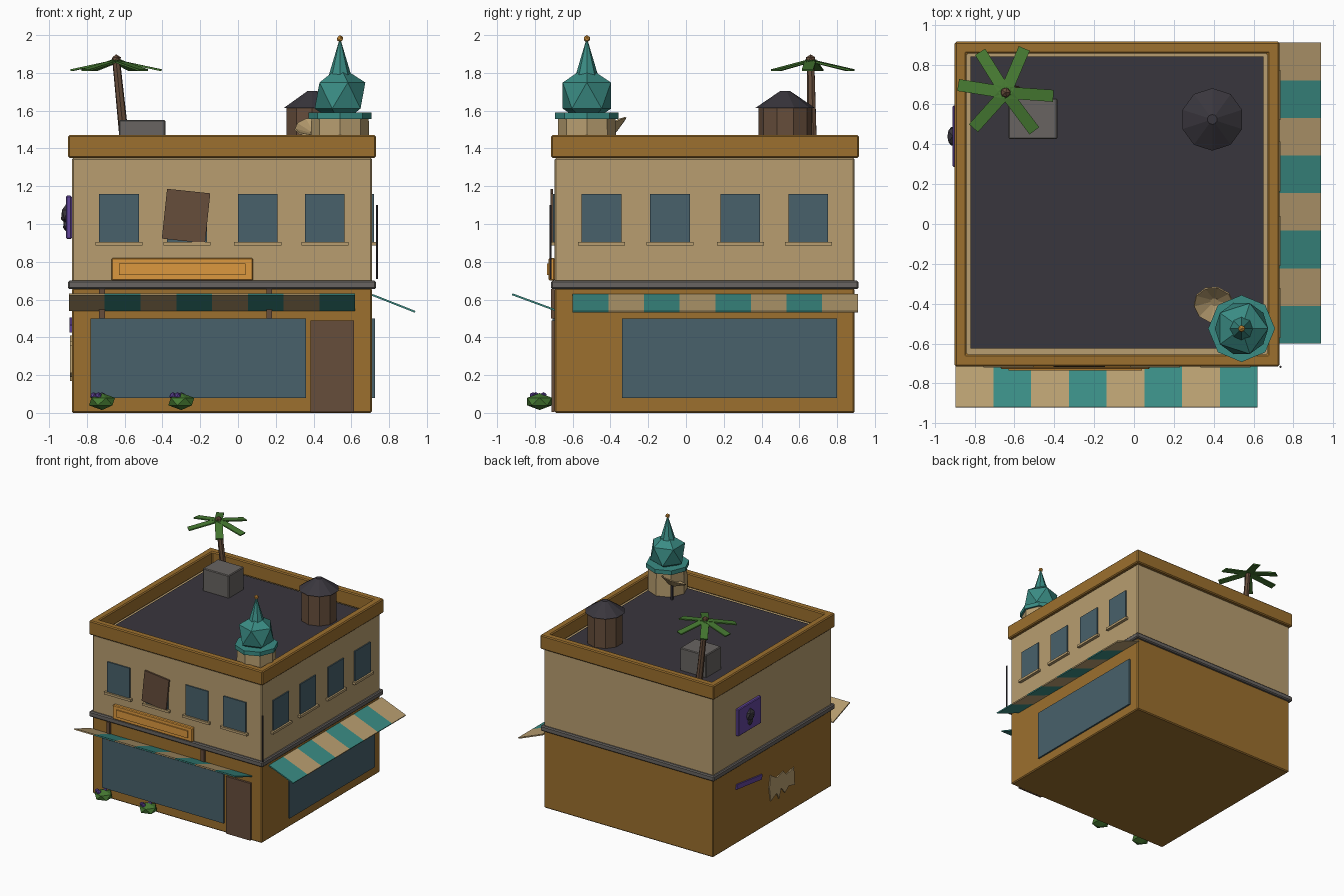
import bpy, bmesh, math
from mathutils import Vector, Matrix

if "Cube" in bpy.data.objects:
    bpy.data.objects.remove(bpy.data.objects["Cube"])


def material(name, *rgb):
    col = [(c / 255 / 12.92 if c < 11 else ((c / 255 + 0.055) / 1.055) ** 2.4) for c in rgb] + [1]
    m = bpy.data.materials.new(name)
    m.use_nodes = True
    m.diffuse_color = col
    m.node_tree.nodes["Principled BSDF"].inputs["Base Color"].default_value = col
    return m


OCHRE = material("ochre plaster", 156, 112, 46)
BEIGE = material("beige plaster", 184, 158, 112)
TEAL = material("teal", 58, 140, 132)
GLASS = material("blue grey glass", 72, 97, 107)
CHARCOAL = material("charcoal", 57, 54, 61)
GREY = material("stone grey", 104, 100, 97)
BROWN = material("brown wood", 102, 77, 59)
ORANGE = material("orange", 220, 153, 62)
GREEN = material("leaf green", 70, 122, 50)
PURPLE = material("purple", 98, 70, 156)


def finish(bm, name, *mats, bevel=0):
    bmesh.ops.recalc_face_normals(bm, faces=bm.faces)
    me = bpy.data.meshes.new(name)
    bm.to_mesh(me)
    bm.free()
    for m in mats:
        me.materials.append(m)
    ob = bpy.data.objects.new(name, me)
    bpy.context.collection.objects.link(ob)
    if bevel:
        mod = ob.modifiers.new("bevel", "BEVEL")
        mod.width, mod.segments = bevel, 1
    return ob


def box(name, mat, x, y, z, bevel=0, rot=None):
    """Box from (min, max) ranges, optionally turned about its centre."""
    bm = bmesh.new()
    r = (x, y, z)
    size = [b - a for a, b in r]
    mid = Vector([(a + b) / 2 for a, b in r])
    mat4 = Matrix.Translation(mid) @ (rot or Matrix()) @ Matrix.Diagonal((*size, 1))
    bmesh.ops.create_cube(bm, size=1, matrix=mat4)
    return finish(bm, name, mat, bevel=bevel)


def rod(name, mat, a, b, r1, r2, sides, caps=True):
    """Cone or cylinder between two points."""
    a, b = Vector(a), Vector(b)
    bm = bmesh.new()
    turn = (b - a).to_track_quat("Z", "Y").to_matrix().to_4x4()
    bmesh.ops.create_cone(bm, cap_ends=caps, segments=sides, radius1=r1, radius2=r2,
                          depth=(b - a).length, matrix=Matrix.Translation((a + b) / 2) @ turn)
    return finish(bm, name, mat)


def ball(name, mat, centre, size, detail=1):
    bm = bmesh.new()
    bmesh.ops.create_icosphere(bm, subdivisions=detail, radius=1,
                               matrix=Matrix.Translation(centre) @ Matrix.Diagonal((*size, 1)))
    return finish(bm, name, mat)


def awning(name, start, along, out, mats, count=8):
    """Thin sloping slab divided into stripes of alternating colour."""
    bm = bmesh.new()
    start, along, out = Vector(start), Vector(along), Vector(out)
    rows = [[bm.verts.new(start + along * i / count + out * k) for k in (0, 1)]
            for i in range(count + 1)]
    for i in range(count):
        f = bm.faces.new((rows[i][0], rows[i + 1][0], rows[i + 1][1], rows[i][1]))
        f.material_index = i % 2
    ob = finish(bm, name, *mats)
    mod = ob.modifiers.new("thickness", "SOLIDIFY")
    mod.thickness, mod.offset = 0.01, 0
    return ob


# Main walls
X0, X1, Y0, Y1 = -0.88, 0.71, -0.695, 0.893
box("ground_floor", OCHRE, (X0, X1), (Y0, Y1), (0, 0.66), 0.008)
box("upper_floor", BEIGE, (X0, X1), (Y0, Y1), (0.69, 1.35), 0.008)
box("floor_band", GREY, (-0.9, 0.73), (-0.715, 0.913), (0.655, 0.7), 0.008)
box("roof_deck", CHARCOAL, (-0.82, 0.65), (-0.625, 0.84), (1.3, 1.36))

# Parapet ring around the roof
bm = bmesh.new()
loops = []
for inset, z in ((0, 1.35), (0, 1.47), (0.06, 1.47), (0.06, 1.35)):
    a, b, c, d = -0.9 + inset, 0.73 - inset, -0.715 + inset, 0.915 - inset
    loops.append([bm.verts.new((x, y, z)) for x, y in ((a, c), (b, c), (b, d), (a, d))])
for k in range(4):
    p, q = loops[k], loops[(k + 1) % 4]
    for i in range(4):
        j = (i + 1) % 4
        bm.faces.new((p[i], p[j], q[j], q[i]))
finish(bm, "parapet", OCHRE, bevel=0.008)

# Shop windows and door
box("front_shop_window", GLASS, (-0.78, 0.36), (Y0 - 0.012, Y0), (0.08, 0.5))
box("side_shop_window", GLASS, (X1, X1 + 0.014), (-0.34, 0.8), (0.08, 0.5))
box("front_door", BROWN, (0.385, 0.615), (Y0 - 0.018, Y0), (0.005, 0.49))

# Upper windows with sills
for i, x in enumerate((-0.63, -0.27, 0.105, 0.46)):
    box(f"front_window_{i}", GLASS, (x - 0.105, x + 0.105), (Y0 - 0.01, Y0), (0.905, 1.16))
    box(f"front_sill_{i}", BEIGE, (x - 0.125, x + 0.125), (Y0 - 0.025, Y0), (0.885, 0.905))
for i, y in enumerate((-0.447, -0.085, 0.288, 0.648)):
    box(f"side_window_{i}", GLASS, (X1, X1 + 0.01), (y - 0.105, y + 0.105), (0.905, 1.16))
    box(f"side_sill_{i}", BEIGE, (X1, X1 + 0.025), (y - 0.125, y + 0.125), (0.885, 0.905))
box("window_board", BROWN, (-0.39, -0.16), (Y0 - 0.022, Y0 - 0.008), (0.91, 1.175),
    rot=Matrix.Rotation(math.radians(6), 4, "Y"))

# Front sign and corner pole
box("sign_frame", ORANGE, (-0.67, 0.08), (-0.727, Y0), (0.7, 0.82), 0.006)
box("sign_panel", ORANGE, (-0.63, 0.04), (-0.736, -0.72), (0.73, 0.79))
rod("corner_pole", CHARCOAL, (0.735, -0.717, 0.71), (0.735, -0.717, 1.1), 0.006, 0.006, 6)

# Awnings: the front one is bent upward
awning("side_awning", (0.71, -0.6, 0.625), (0, 1.51, 0), (0.228, 0, -0.09), (TEAL, BEIGE))
awning("front_awning", (-0.895, -0.695, 0.545), (1.515, 0, 0), (0, -0.225, 0.083), (BEIGE, TEAL))
for i, x in enumerate((-0.72, 0.165)):
    box(f"awning_bracket_{i}", BROWN, (x - 0.015, x + 0.015), (-0.715, Y0), (0.5, 0.655))

# Left wall: framed ornament, crooked bar and torn poster
box("ornament_plate", PURPLE, (-0.91, X0), (0.285, 0.595), (0.92, 1.15), 0.006)
ball("ornament_head", CHARCOAL, (-0.91, 0.44, 1.05), (0.03, 0.055, 0.055))
ball("ornament_chin", CHARCOAL, (-0.91, 0.44, 0.995), (0.018, 0.035, 0.035))
box("crooked_bar", PURPLE, (-0.892, X0), (0.25, 0.59), (0.445, 0.485),
    rot=Matrix.Rotation(math.radians(7), 4, "X"))
bm = bmesh.new()
outline = ((.13, .19), (.15, .31), (.13, .41), (.05, .36), (-.04, .38), (-.08, .34), (-.18, .36),
           (-.19, .21), (-.11, .23), (-.06, .19), (-.01, .25), (.02, .17), (.05, .23))
face = bm.faces.new([bm.verts.new((X0 - 0.009, y, z)) for y, z in outline])
ext = bmesh.ops.extrude_face_region(bm, geom=[face])["geom"]
bmesh.ops.translate(bm, vec=(0.009, 0, 0), verts=[v for v in ext if isinstance(v, bmesh.types.BMVert)])
finish(bm, "torn_poster", BEIGE)

# Flowering shrubs
for i, x in enumerate((-0.72, -0.3)):
    ball(f"shrub_{i}", GREEN, (x, -0.775, 0.06), (0.077, 0.077, 0.045))
    for j, (dx, dy) in enumerate(((-0.045, -0.02), (0.0, 0.02), (-0.02, -0.035))):
        ball(f"flower_{i}_{j}", PURPLE, (x + dx, -0.775 + dy, 0.092), (0.02, 0.02, 0.018))

# Roof box and water tank
box("roof_unit", GREY, (-0.63, -0.385), (0.427, 0.63), (1.35, 1.55), 0.006)
rod("water_tank", BROWN, (0.393, 0.525, 1.35), (0.393, 0.525, 1.62), 0.142, 0.142, 10)
rod("tank_roof", CHARCOAL, (0.393, 0.525, 1.615), (0.393, 0.525, 1.705), 0.157, 0.025, 10)

# Palm tree
crown = Vector((-0.645, 0.66, 1.865))
rod("palm_trunk", BROWN, (-0.592, 0.67, 1.35), crown, 0.027, 0.021, 7)
ball("palm_heart", BROWN, crown + Vector((0, 0, 0.005)), (0.028, 0.028, 0.028))
for i, angle in enumerate((67, 122, 171, 228, 307, 356)):
    leaf = box(f"palm_leaf_{i}", GREEN, (0, 0.245), (-0.03, 0.03), (-0.005, 0.005))
    leaf.matrix_world = (Matrix.Translation(crown) @ Matrix.Rotation(math.radians(angle), 4, "Z")
                         @ Matrix.Rotation(math.radians(12), 4, "Y"))

# Corner turret
tx, ty = 0.54, -0.525
rod("turret_drum", BEIGE, (tx, ty, 1.35), (tx, ty, 1.56), 0.155, 0.152, 8)
rod("turret_rim", TEAL, (tx, ty, 1.555), (tx, ty, 1.59), 0.168, 0.168, 8)
ball("turret_dome", TEAL, (tx, ty, 1.68), (0.15, 0.15, 0.155))
rod("turret_spire", TEAL, (tx, ty, 1.785), (tx, ty, 1.97), 0.06, 0.005, 8)
ball("turret_finial", ORANGE, (tx, ty, 1.981), (0.019, 0.019, 0.019))

# Satellite dish on a short mast
hub = Vector((0.405, -0.39, 1.485))
axis = Vector((-0.1, -0.45, 0.87)).normalized()
rod("dish_mast", CHARCOAL, (0.405, -0.39, 1.35), hub, 0.012, 0.012, 6)
dish = rod("dish", BEIGE, hub, hub + axis * 0.04, 0.02, 0.1, 10, caps=False)
dish.modifiers.new("thickness", "SOLIDIFY").thickness = 0.008
rod("dish_back", BEIGE, hub, hub + axis * 0.006, 0.02, 0.022, 10)
